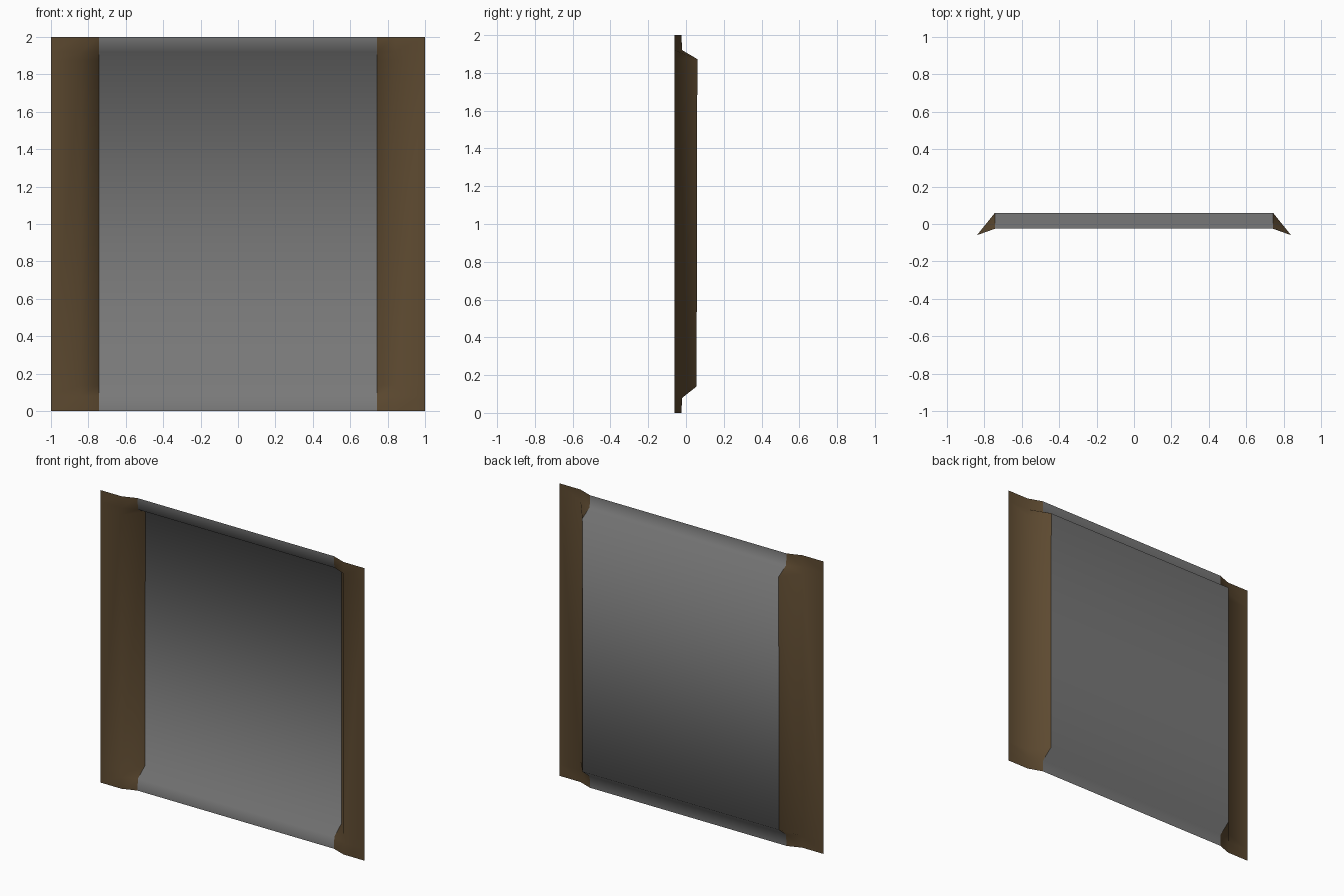
import bpy, bmesh, math

if "Cube" in bpy.data.objects:
    bpy.data.objects.remove(bpy.data.objects["Cube"])


def material(name, rgb):
    m = bpy.data.materials.new(name)
    m.diffuse_color = (*rgb, 1)
    m.use_nodes = True
    m.node_tree.nodes["Principled BSDF"].inputs["Base Color"].default_value = m.diffuse_color
    return m


grey = material("panel grey", (0.19, 0.19, 0.19))
brown = material("frame brown", (0.11, 0.068, 0.030))

# Side profile of the recessed panel: (y, z)
PROFILE = [(-0.025, 0), (-0.02, 0.08), (0.056, 0.14), (0.06, 1.873), (-0.02, 1.92), (-0.025, 2)]
INNER, BEND, OUTER, FRONT = 0.743, 0.84, 1.0, -0.06


def sheet(name, columns, mat):
    """Skin a single-sided sheet between columns of points."""
    bm = bmesh.new()
    cols = [[bm.verts.new(p) for p in c] for c in columns]
    for a, b in zip(cols, cols[1:]):
        for i in range(len(a) - 1):
            bm.faces.new((a[i], b[i], b[i + 1], a[i + 1]))
    for f in bm.faces:
        f.smooth = True
    me = bpy.data.meshes.new(name)
    bm.to_mesh(me)
    bm.free()
    me.materials.append(mat)
    ob = bpy.data.objects.new(name, me)
    bpy.context.collection.objects.link(ob)
    return ob


# Recessed wall panel
sheet("wall_panel", [[(x, y, z) for y, z in PROFILE] for x in (-INNER, INNER)], grey)

# Side posts: flat front strip, then a flare back to the panel edge
for side, s in (("left", -1), ("right", 1)):
    cols = [[(s * OUTER, FRONT, z) for y, z in PROFILE],
            [(s * BEND, FRONT, z) for y, z in PROFILE],
            [(s * INNER, y, z) for y, z in PROFILE]]
    sheet(side + "_post", cols if s < 0 else cols[::-1], brown)
